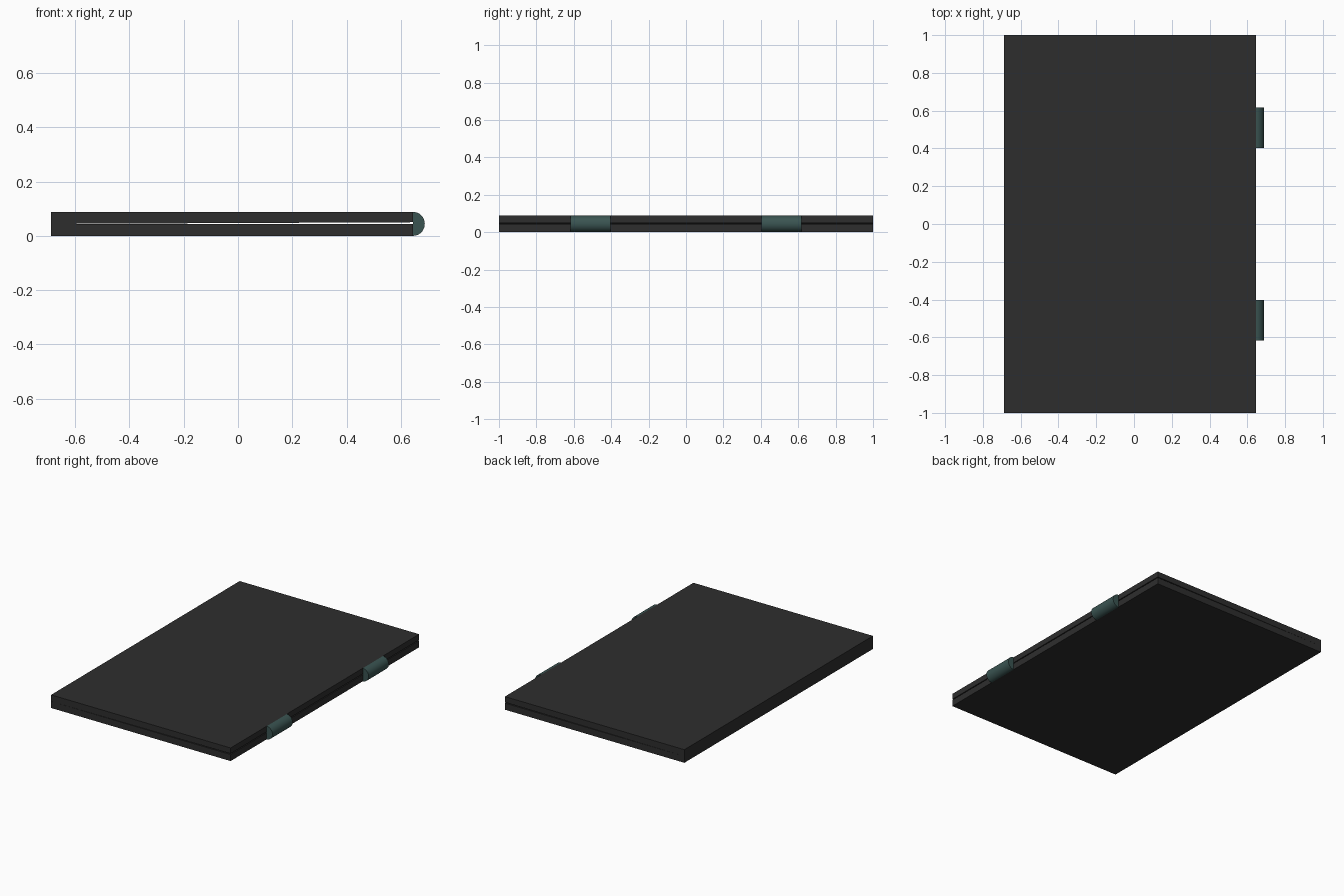
import bpy, bmesh, math

if "Cube" in bpy.data.objects:
    bpy.data.objects.remove(bpy.data.objects["Cube"])

def material(name, rgb):
    m = bpy.data.materials.new(name)
    m.diffuse_color = (*rgb, 1)
    m.use_nodes = True
    m.node_tree.nodes["Principled BSDF"].inputs["Base Color"].default_value = m.diffuse_color
    return m

CHARCOAL = material("charcoal", (0.027, 0.027, 0.027))
TEAL = material("dark teal", (0.042, 0.088, 0.083))

def extrude(name, profile, y0, y1, mat):
    """Extrude an x-z profile along y."""
    bm = bmesh.new()
    face = bm.faces.new([bm.verts.new((x, y0, z)) for x, z in profile])
    out = bmesh.ops.extrude_face_region(bm, geom=[face])
    verts = [v for v in out["geom"] if isinstance(v, bmesh.types.BMVert)]
    bmesh.ops.translate(bm, vec=(0, y1 - y0, 0), verts=verts)
    bmesh.ops.recalc_face_normals(bm, faces=bm.faces)
    me = bpy.data.meshes.new(name)
    bm.to_mesh(me)
    bm.free()
    me.materials.append(mat)
    ob = bpy.data.objects.new(name, me)
    bpy.context.collection.objects.link(ob)
    return ob

LEFT, RIGHT, TOP, MID = -0.688, 0.645, 0.088, 0.044
GAP = 0.006  # thin wedge gap that opens towards the hinge side

# Two folded panels
extrude("lower_panel", [(LEFT, 0), (RIGHT, 0), (RIGHT, MID), (LEFT, MID)], -1, 1, CHARCOAL)
extrude("upper_panel", [(LEFT, MID), (RIGHT, MID + GAP), (RIGHT, TOP), (LEFT, TOP)], -1, 1, CHARCOAL)

# Half-round hinges on the right edge
N = 24
arc = [(RIGHT + 0.043 * math.cos(a), MID + MID * math.sin(a))
       for a in (-math.pi / 2 + math.pi * i / N for i in range(N + 1))]
for label, y in (("front", -0.51), ("back", 0.51)):
    hinge = extrude(label + "_hinge", arc, y - 0.107, y + 0.107, TEAL)
    bpy.context.view_layer.objects.active = hinge
    hinge.select_set(True)
    bpy.ops.object.shade_smooth_by_angle(angle=math.radians(30))
    hinge.select_set(False)
